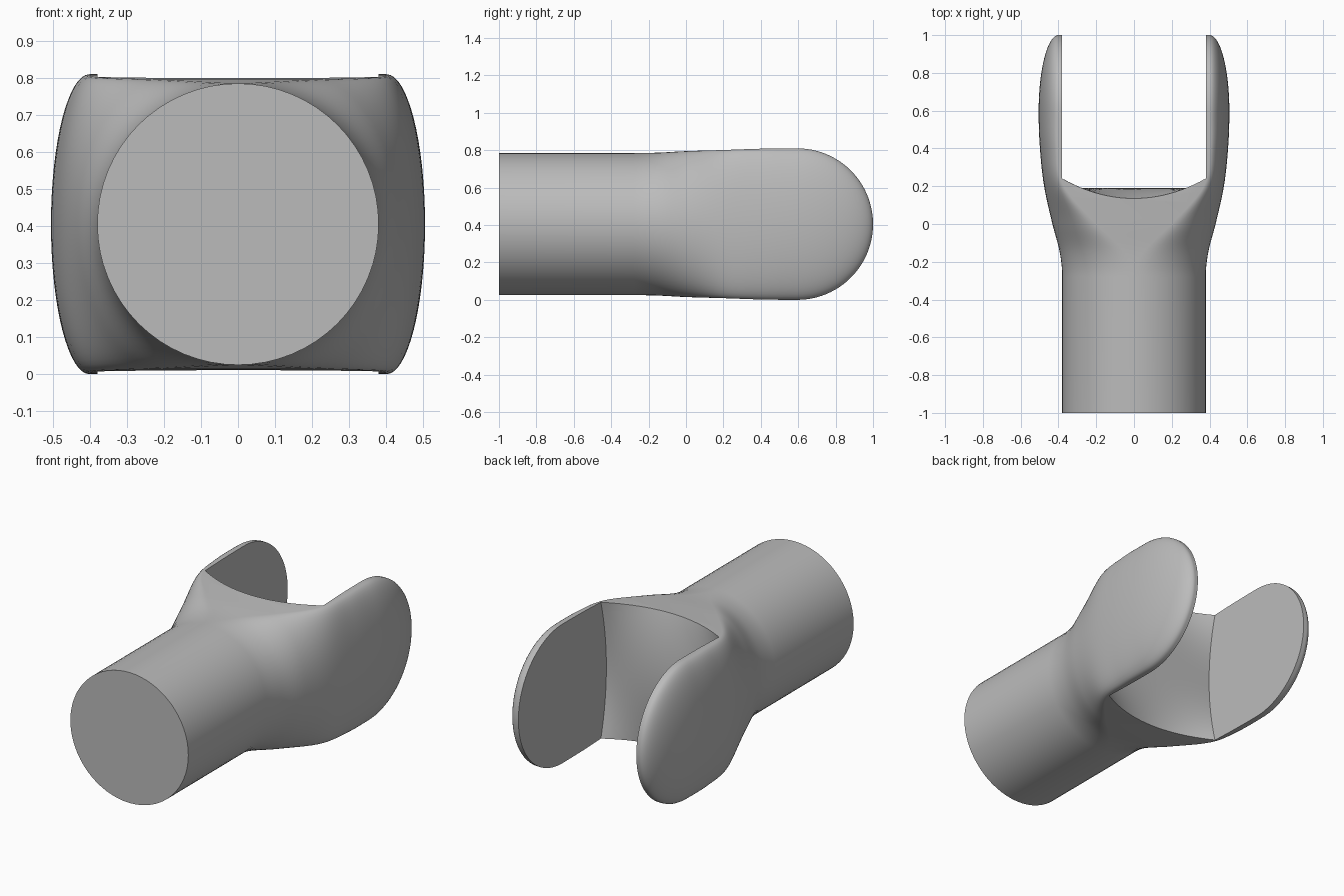
import bpy, bmesh, math
from mathutils import Vector

old = bpy.data.objects.get("Cube")
if old:
    bpy.data.objects.remove(old, do_unlink=True)

MID = 0.405      # height of the long axis
SLOT = 0.38      # half width of the slot

grey = bpy.data.materials.new("plain grey")
grey.use_nodes = True
colour = (0.5, 0.5, 0.5, 1)
grey.diffuse_color = colour
grey.node_tree.nodes["Principled BSDF"].inputs["Base Color"].default_value = colour


def make_object(name, bm):
    bmesh.ops.remove_doubles(bm, verts=bm.verts, dist=0.00001)
    bmesh.ops.recalc_face_normals(bm, faces=bm.faces)
    mesh = bpy.data.meshes.new(name)
    bm.to_mesh(mesh)
    bm.free()
    mesh.materials.append(grey)
    ob = bpy.data.objects.new(name, mesh)
    bpy.context.collection.objects.link(ob)
    return ob


def bridge(bm, rings):
    for a, b in zip(rings, rings[1:]):
        for i in range(len(a)):
            j = (i + 1) % len(a)
            bm.faces.new((a[i], a[j], b[j], b[i]))
    bm.faces.new(rings[0])
    bm.faces.new(rings[-1])


# Section stations along y: half width, half height, half length of the flat
stations = [
    (-0.28, Vector((0.38, 0.38, 0))),
    (-0.15, Vector((0.393, 0.382, 0.05))),
    (0, Vector((0.432, 0.39, 0.2))),
    (0.2, Vector((0.476, 0.396, 0.37))),
    (0.4, Vector((0.498, 0.403, 0.4))),
    (0.595, Vector((0.505, 0.405, 0.4))),
]


def slope(i):
    if i in (0, len(stations) - 1):
        return Vector((0, 0, 0))
    (ya, a), (yb, b) = stations[i - 1], stations[i + 1]
    return (b - a) / (yb - ya)


sections = [(-1, stations[0][1])]
STEPS = 7
for i in range(len(stations) - 1):
    (ya, a), (yb, b) = stations[i], stations[i + 1]
    d = yb - ya
    for k in range(STEPS):
        t = k / STEPS
        s = t * t * (3 - 2 * t)
        p = a.lerp(b, s) + slope(i) * d * t * (1 - t) ** 2 - slope(i + 1) * d * t * t * (1 - t)
        sections.append((ya + d * t, p))

# Rounded tip of the prongs
y_tip, full = stations[-1]
w, h, c = full
TIP = 24
for k in range(TIP + 1):
    angle = k / TIP * math.radians(89)
    s = math.cos(angle)
    sections.append((y_tip + h * math.sin(angle), Vector((c + (w - c) * s, h * s, c))))

# Round shank flowing into a wide flattened end
bm = bmesh.new()
ARC = 32
rings = []
for y, (w, h, c) in sections:
    ring = []
    for side in (1, -1):
        for k in range(ARC + 1):
            a = math.pi * (k / ARC - 0.5)
            ring.append(bm.verts.new((side * (c + (w - c) * math.cos(a)), y, MID + side * h * math.sin(a))))
    rings.append(ring)
bridge(bm, rings)
fork = make_object("fork", bm)

# Slot cutter with a saddle-shaped floor
bm = bmesh.new()
N = 24
REACH = 0.5


def floor_y(x, z):
    return 0.19 + (z / 0.395) ** 2 * (0.105 * (x / SLOT) ** 2 - 0.055)


grid = [[None] * (N + 1) for _ in range(N + 1)]
for i in range(N + 1):
    for j in range(N + 1):
        x, z = SLOT * (2 * i / N - 1), REACH * (2 * j / N - 1)
        grid[i][j] = bm.verts.new((x, floor_y(x, z), MID + z))
faces = [bm.faces.new((grid[i][j], grid[i + 1][j], grid[i + 1][j + 1], grid[i][j + 1]))
         for i in range(N) for j in range(N)]
extruded = bmesh.ops.extrude_face_region(bm, geom=faces, use_keep_orig=True)
for v in extruded["geom"]:
    if isinstance(v, bmesh.types.BMVert):
        v.co.y = 1.2
cutter = make_object("slot_cutter", bm)
cutter.hide_render = True

# Cut the slot and keep only the finished fork
cut = fork.modifiers.new("slot", "BOOLEAN")
cut.operation = "DIFFERENCE"
cut.solver = "EXACT"
cut.object = cutter
bpy.context.view_layer.objects.active = fork
fork.select_set(True)
bpy.ops.object.modifier_apply(modifier=cut.name)
bpy.data.objects.remove(cutter, do_unlink=True)
bpy.ops.object.shade_smooth_by_angle(angle=math.radians(35))
